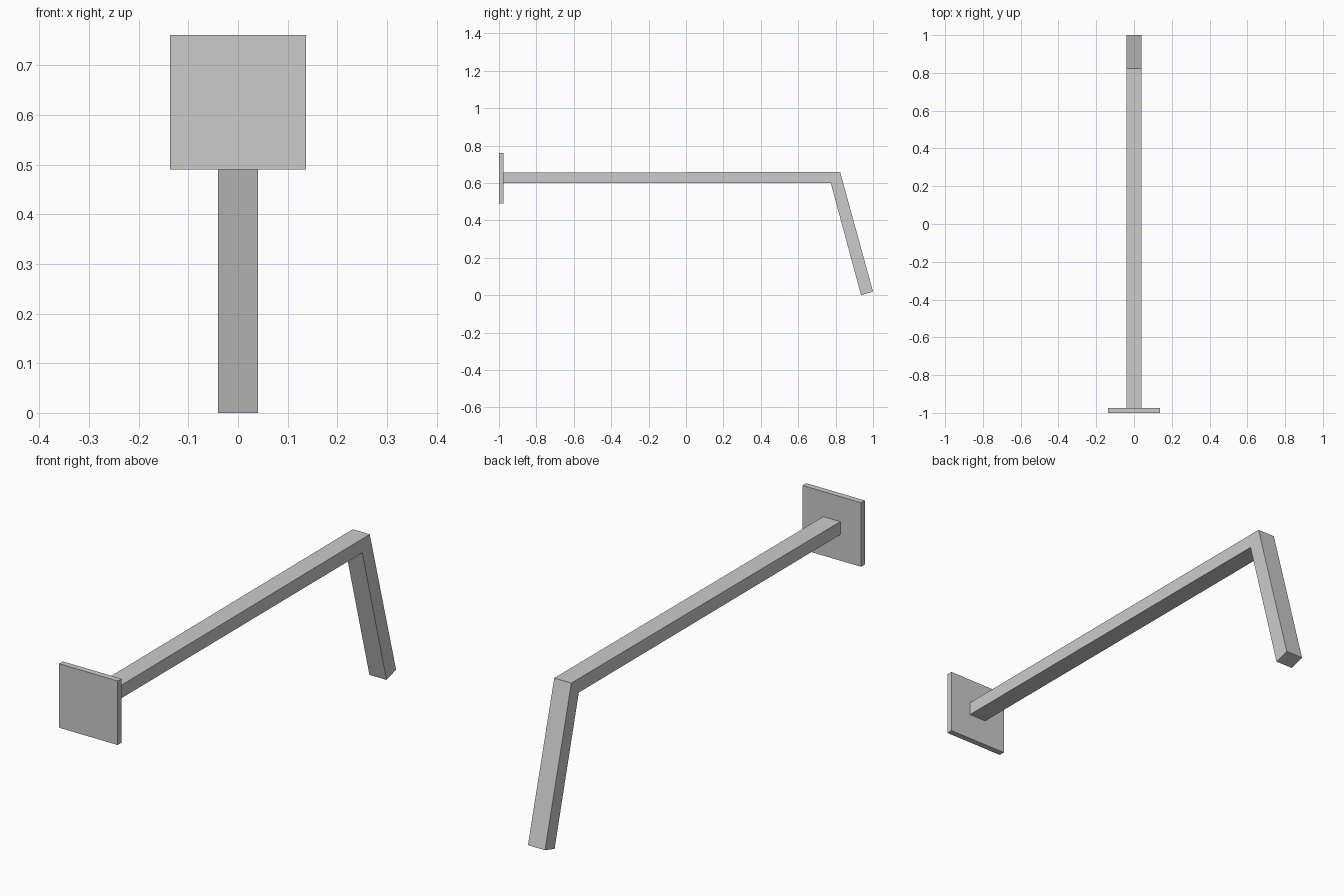
import bpy, bmesh

if "Cube" in bpy.data.objects:
    bpy.data.objects.remove(bpy.data.objects["Cube"])


def extrude_profile(name, profile, half_width):
    """Extrude a (y, z) outline symmetrically along x."""
    bm = bmesh.new()
    face = bm.faces.new([bm.verts.new((-half_width, y, z)) for y, z in profile])
    result = bmesh.ops.extrude_face_region(bm, geom=[face])
    moved = [v for v in result["geom"] if isinstance(v, bmesh.types.BMVert)]
    bmesh.ops.translate(bm, verts=moved, vec=(2 * half_width, 0, 0))
    bmesh.ops.recalc_face_normals(bm, faces=bm.faces)
    mesh = bpy.data.meshes.new(name)
    bm.to_mesh(mesh)
    bm.free()
    obj = bpy.data.objects.new(name, mesh)
    bpy.context.collection.objects.link(obj)
    return obj


# Square mounting plate at the front
extrude_profile("mounting_plate",
                [(-1, 0.49), (-0.975, 0.49), (-0.975, 0.761), (-1, 0.761)], 0.137)

# Long arm with the mitred, angled-down end
extrude_profile("bent_arm",
                [(-0.975, 0.6), (0.774, 0.6), (0.936, 0.0), (1.0, 0.019),
                 (0.824, 0.659), (-0.975, 0.655)], 0.04)
